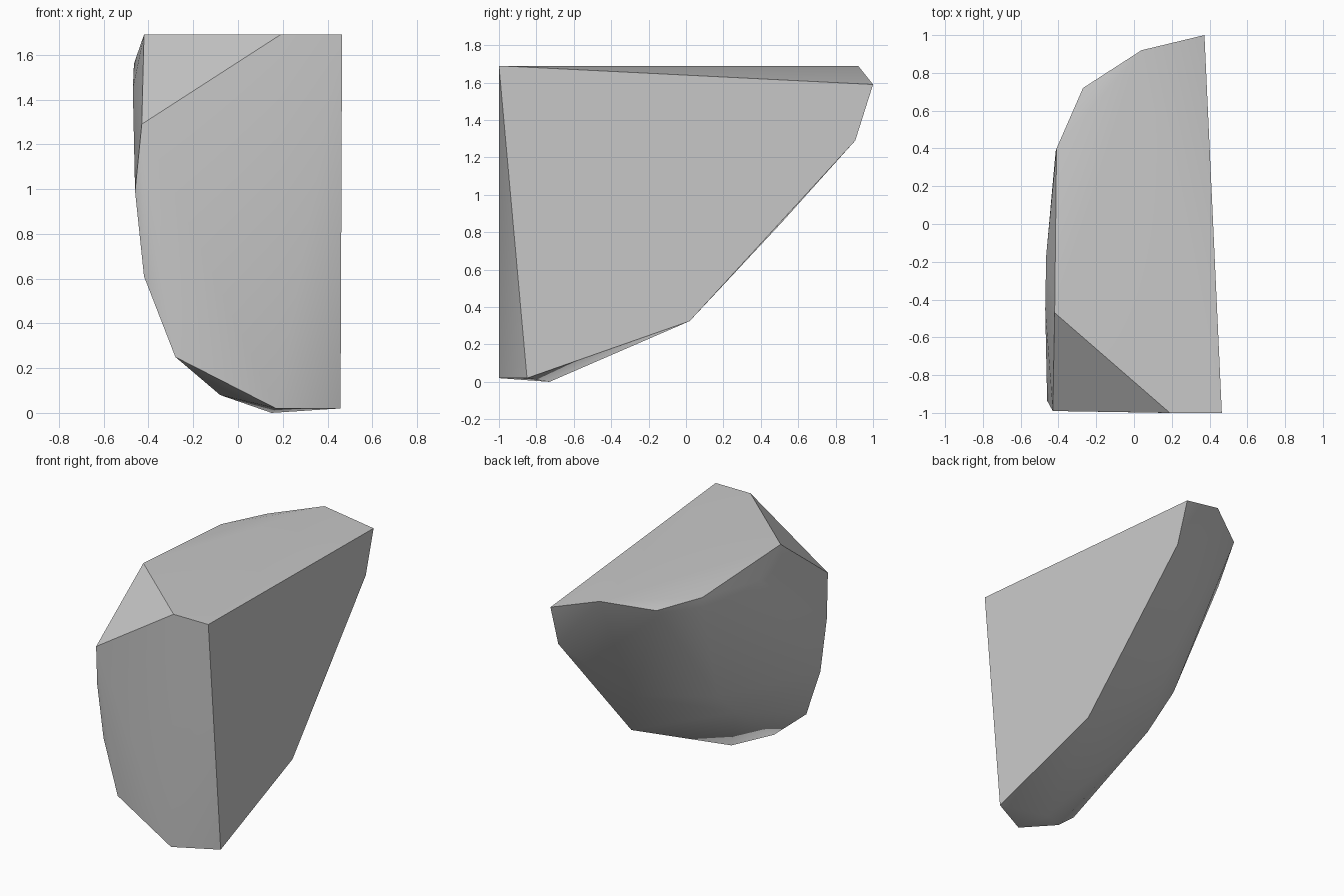
import bpy
import bmesh
import math

# Remove the default object
default_object = bpy.data.objects.get("Cube")
if default_object:
    bpy.data.objects.remove(default_object, do_unlink=True)


def make_material(name, color):
    material = bpy.data.materials.new(name)
    material.use_nodes = True
    material.diffuse_color = color
    material.node_tree.nodes["Principled BSDF"].inputs["Base Color"].default_value = color
    return material


def split_plane(y):
    """x of the flat broken side, which leans slightly along y."""
    return 0.465 - 0.046 * (y + 1)


TOP = 1.69

# Flat broken side: (y, z) corners lying on one plane
broken_side = [(split_plane(y), y, z) for y, z in
               ((-1, TOP), (1, 1.59), (0.905, 1.29), (0.02, 0.325), (-0.85, 0.02))]

# Top: outline that drops a little towards the back right
top_face = [(0.19, -1, TOP), (-0.42, -0.47, TOP), (-0.41, 0.4, 1.64),
            (-0.27, 0.72, 1.63), (0.04, 0.92, TOP)]

# Front face: rim running from the corner chip down to the base
front_rim = [(-0.43, -0.99, 1.29), (-0.46, -0.935, 0.99), (-0.42, -0.92, 0.61),
             (-0.28, -0.96, 0.25), (0.17, -1, 0.02)]

# Rounded back, underside and bulging flank
rounded_back = [(0.15, -0.73, 0), (-0.08, -0.88, 0.08), (0.06, 0.51, 0.85),
                (-0.295, 0.06, 0.77), (-0.27, -0.18, 0.56), (-0.415, 0.385, 1.49),
                (-0.465, -0.17, 1.56), (-0.47, -0.45, 1.45)]

# Wrap the corners in a convex shell
mesh = bpy.data.meshes.new("rock_chunk")
bm = bmesh.new()
for corner in broken_side + top_face + front_rim + rounded_back:
    bm.verts.new(corner)
bmesh.ops.convex_hull(bm, input=bm.verts[:])
inner = [v for v in bm.verts if not v.link_faces]
bmesh.ops.delete(bm, geom=inner, context="VERTS")

# Merge coplanar triangles into clean flat facets
bmesh.ops.dissolve_limit(bm, angle_limit=math.radians(0.5),
                         verts=bm.verts[:], edges=bm.edges[:])
bmesh.ops.recalc_face_normals(bm, faces=bm.faces[:])
bm.to_mesh(mesh)
bm.free()

rock = bpy.data.objects.new("rock_chunk", mesh)
bpy.context.collection.objects.link(rock)
mesh.materials.append(make_material("stone_grey", (0.58, 0.58, 0.58, 1)))

# Soft rounded areas with crisp broken edges
bpy.ops.object.select_all(action="DESELECT")
rock.select_set(True)
bpy.context.view_layer.objects.active = rock
bpy.ops.object.shade_smooth_by_angle(angle=math.radians(40))
